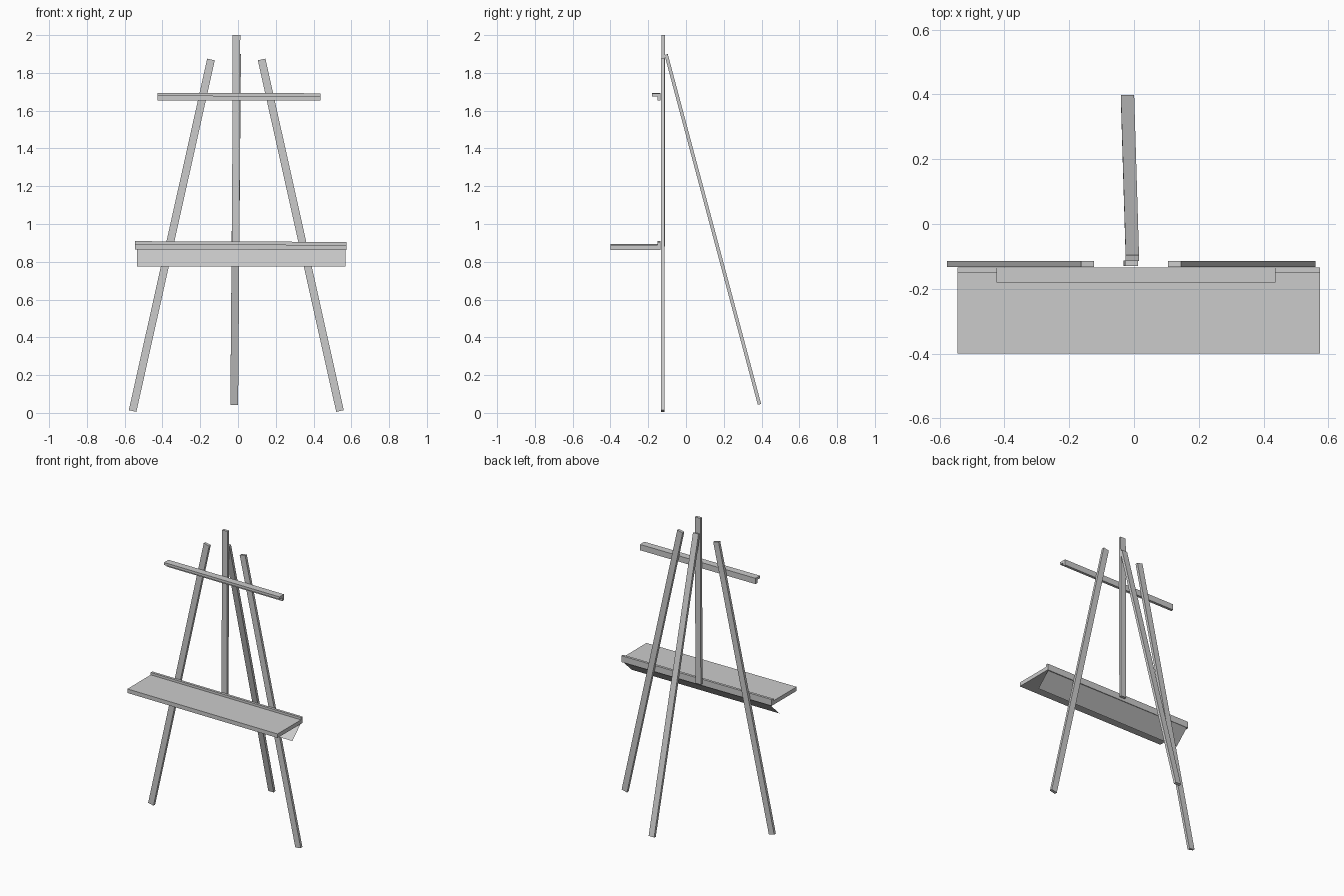
import bpy, bmesh
from mathutils import Vector, Matrix

if "Cube" in bpy.data.objects:
    bpy.data.objects.remove(bpy.data.objects["Cube"])


def make(name, bm):
    bmesh.ops.recalc_face_normals(bm, faces=bm.faces)
    me = bpy.data.meshes.new(name)
    bm.to_mesh(me)
    bm.free()
    ob = bpy.data.objects.new(name, me)
    bpy.context.collection.objects.link(ob)
    return ob


def bar(name, a, b, width, depth):
    """Square-ended bar from a to b, its width lying along x."""
    a, b = Vector(a), Vector(b)
    z = (b - a).normalized()
    y = z.cross(Vector((1, 0, 0))).normalized()
    x = y.cross(z)
    rot = Matrix((x, y, z)).transposed().to_4x4()
    size = Matrix.Diagonal((width, depth, (b - a).length, 1))
    bm = bmesh.new()
    bmesh.ops.create_cube(bm, size=1,
                          matrix=Matrix.Translation((a + b) / 2) @ rot @ size)
    return make(name, bm)


def rail(name, x0, x1, profile, drop=0.0):
    """Extrude a (y, z) profile along x; the right end sits lower by drop."""
    bm = bmesh.new()
    left = [bm.verts.new((x0, y, z)) for y, z in profile]
    right = [bm.verts.new((x1, y, z - drop)) for y, z in profile]
    n = len(profile)
    if n > 2:
        bm.faces.new(left)
        bm.faces.new(right)
        for i in range(n):
            j = (i + 1) % n
            bm.faces.new((left[i], left[j], right[j], right[i]))
    else:
        bm.faces.new((left[0], left[1], right[1], right[0]))
    return make(name, bm)


# Splayed front legs
for side, label in ((-1, "left"), (1, "right")):
    bar("front_leg_" + label,
        (-0.009 + side * 0.549, -0.123, 0.010),
        (-0.009 + side * 0.134, -0.123, 1.871), 0.041, 0.018)

# Central mast and leaning rear leg
bar("mast", (-0.012, -0.121, 0.88), (-0.008, -0.121, 2.0), 0.040, 0.018)
bar("rear_leg", (-0.020, 0.389, 0.045), (-0.005, -0.105, 1.897), 0.041, 0.018)

# Canvas tray with raised back lip
rail("tray", -0.545, 0.575,
     [(-0.40, 0.866), (-0.134, 0.866), (-0.134, 0.909),
      (-0.151, 0.909), (-0.151, 0.893), (-0.40, 0.893)], 0.004)

# Thin sloping sheet under the tray
rail("tray_brace", -0.535, 0.568, [(-0.136, 0.866), (-0.232, 0.775)])

# Upper canvas holder: back strip with a projecting top ledge
rail("top_holder", -0.425, 0.437,
     [(-0.134, 0 + 1.655), (-0.134, 1.694), (-0.181, 1.694),
      (-0.181, 1.677), (-0.152, 1.677), (-0.152, 1.655)], 0.002)
